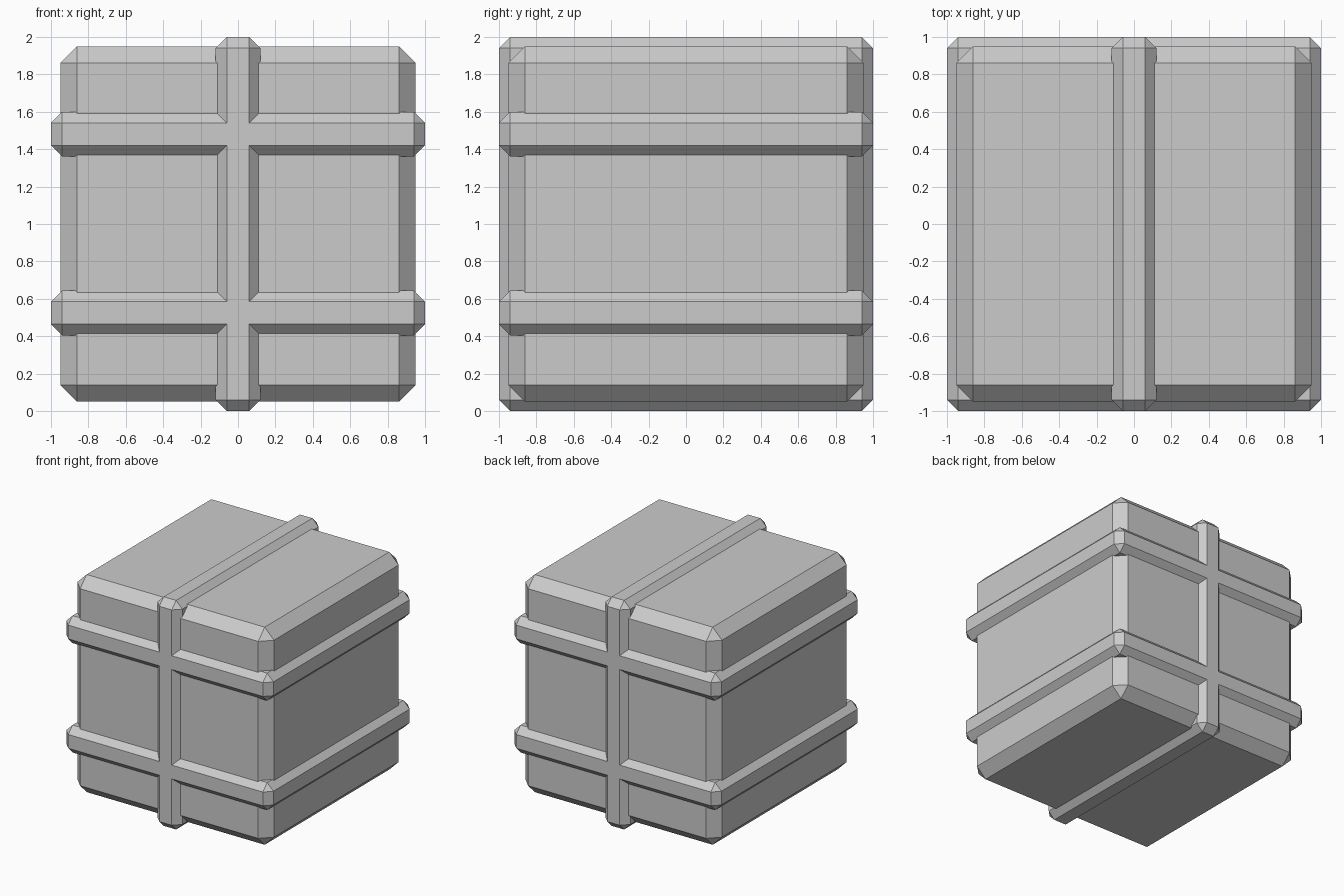
import bpy
import bmesh
from mathutils import Matrix

if "Cube" in bpy.data.objects:
    bpy.data.objects.remove(bpy.data.objects["Cube"])


def bevelled_box(name, size, z, bevel):
    """Box centred on x = y = 0 at height z, with flat 45 degree edge chamfers."""
    bm = bmesh.new()
    bmesh.ops.create_cube(bm, size=1.0, matrix=Matrix.Translation((0, 0, z)) @ Matrix.Diagonal((*size, 1)))
    bmesh.ops.bevel(bm, geom=bm.edges[:], offset=bevel, offset_type='OFFSET',
                    segments=1, profile=0.5, affect='EDGES', clamp_overlap=True)
    bmesh.ops.recalc_face_normals(bm, faces=bm.faces[:])
    mesh = bpy.data.meshes.new(name)
    bm.to_mesh(mesh)
    bm.free()
    obj = bpy.data.objects.new(name, mesh)
    bpy.context.collection.objects.link(obj)
    return obj


# Main body of the crate
crate = bevelled_box("strapped_crate", (1.9, 1.9, 1.9), 1.0, 0.09)

# Raised straps: two level ones and one upright loop over front, top and back
STRAP, EDGE = 0.24, 0.06
straps = [
    bevelled_box("lower_strap", (2, 2, STRAP), 0.525, EDGE),
    bevelled_box("upper_strap", (2, 2, STRAP), 1.48, EDGE),
    bevelled_box("upright_strap", (STRAP, 2, 2), 1.0, EDGE),
]

# Merge the straps into the body as one clean shell
bpy.context.view_layer.objects.active = crate
crate.select_set(True)
for strap in straps:
    strap.hide_render = True
    union = crate.modifiers.new("join_" + strap.name, 'BOOLEAN')
    union.operation = 'UNION'
    union.solver = 'EXACT'
    union.object = strap
    bpy.ops.object.modifier_apply(modifier=union.name)
    bpy.data.objects.remove(strap, do_unlink=True)
